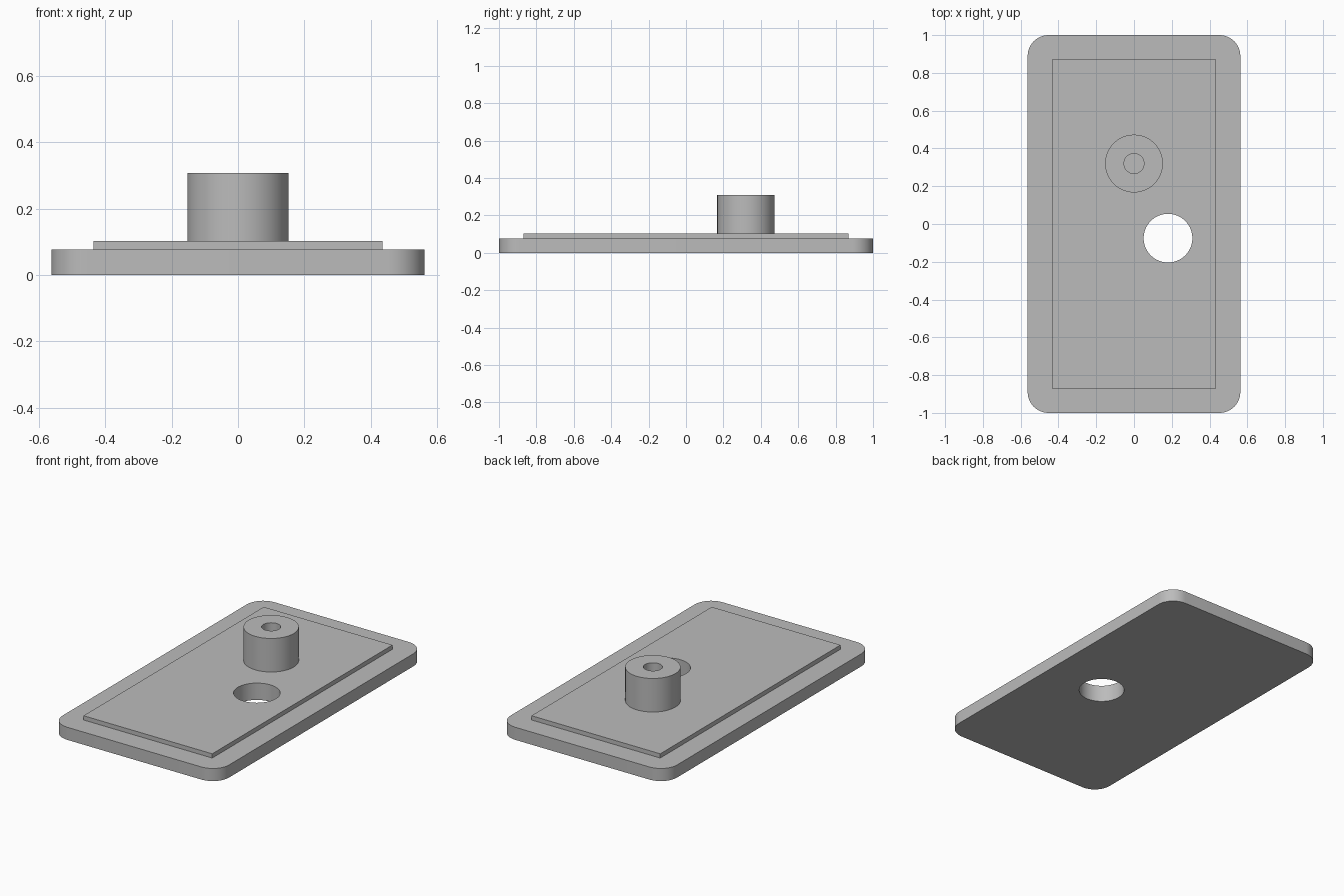
import bpy, bmesh
from math import sin, cos, pi, radians

if "Cube" in bpy.data.objects:
    bpy.data.objects.remove(bpy.data.objects["Cube"], do_unlink=True)

# One plain grey for every part
grey = bpy.data.materials.new("plain grey")
grey.use_nodes = True
grey.diffuse_color = (0.5, 0.5, 0.5, 1)
grey.node_tree.nodes["Principled BSDF"].inputs["Base Color"].default_value = (0.5, 0.5, 0.5, 1)

PLATE_TOP, PANEL_TOP, BOSS_TOP = 0.077, 0.103, 0.308


def circle(x, y, r, n=64):
    return [(x + r * cos(2 * pi * i / n), y + r * sin(2 * pi * i / n)) for i in range(n)]


def rounded_rect(w, d, r, steps=12):
    """Outline with half sizes w, d and corner radius r."""
    points = []
    for k, (sx, sy) in enumerate([(1, 1), (-1, 1), (-1, -1), (1, -1)]):
        for i in range(steps + 1):
            a = (k + i / steps) * pi / 2
            points.append((sx * (w - r) + r * cos(a), sy * (d - r) + r * sin(a)))
    return points


def extrude(name, outline, z0, z1):
    bm = bmesh.new()
    base = bm.faces.new([bm.verts.new((x, y, z0)) for x, y in outline])
    top = bmesh.ops.extrude_face_region(bm, geom=[base], use_keep_orig=True)["geom"]
    bmesh.ops.translate(bm, vec=(0, 0, z1 - z0),
                        verts=[v for v in top if isinstance(v, bmesh.types.BMVert)])
    bmesh.ops.recalc_face_normals(bm, faces=bm.faces)
    mesh = bpy.data.meshes.new(name)
    bm.to_mesh(mesh)
    bm.free()
    mesh.materials.append(grey)
    obj = bpy.data.objects.new(name, mesh)
    bpy.context.collection.objects.link(obj)
    return obj


def activate(obj):
    bpy.ops.object.select_all(action="DESELECT")
    obj.select_set(True)
    bpy.context.view_layer.objects.active = obj


def cut(obj, cutter):
    activate(obj)
    mod = obj.modifiers.new("hole", "BOOLEAN")
    mod.operation = "DIFFERENCE"
    mod.solver = "EXACT"
    mod.object = cutter
    bpy.ops.object.modifier_apply(modifier=mod.name)


# Base plate with rounded corners, and the raised square-cornered panel
plate = extrude("base_plate", rounded_rect(0.563, 1.0, 0.11), 0, PLATE_TOP)
panel = extrude("raised_panel", [(-0.435, -0.87), (0.435, -0.87), (0.435, 0.87), (-0.435, 0.87)],
                PLATE_TOP, PANEL_TOP)

# Round boss standing on the panel
boss = extrude("boss", circle(0, 0.32, 0.153), PANEL_TOP, BOSS_TOP)

# Through hole in plate and panel, and the bore of the boss
hole = extrude("hole_cutter", circle(0.18, -0.075, 0.129), -0.1, 0.2)
bore = extrude("bore_cutter", circle(0, 0.32, 0.053, 48), 0.05, 0.4)
cut(plate, hole)
cut(panel, hole)
cut(boss, bore)
for cutter in (hole, bore):
    bpy.data.objects.remove(cutter, do_unlink=True)

for part in (plate, panel, boss):
    activate(part)
    bpy.ops.object.shade_smooth_by_angle(angle=radians(30))
